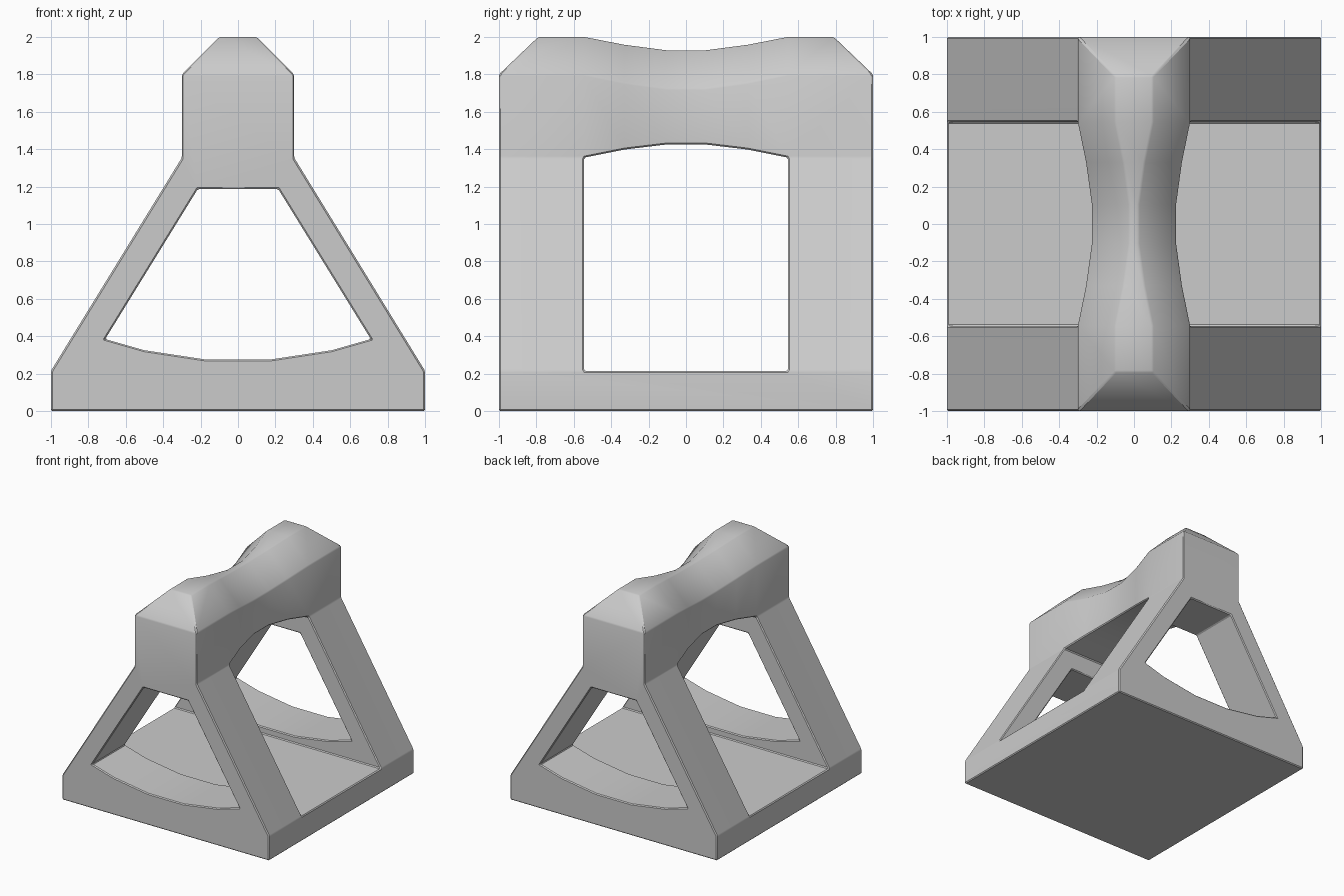
import bpy, bmesh, math

if "Cube" in bpy.data.objects:
    bpy.data.objects.remove(bpy.data.objects["Cube"])


def loft(name, rings):
    """Skin a list of equal-length closed rings and cap both ends."""
    bm = bmesh.new()
    loops = [[bm.verts.new(p) for p in ring] for ring in rings]
    n = len(loops[0])
    for a, b in zip(loops, loops[1:]):
        for i in range(n):
            j = (i + 1) % n
            bm.faces.new((a[i], a[j], b[j], b[i]))
    bm.faces.new(loops[0][::-1])
    bm.faces.new(loops[-1])
    bmesh.ops.remove_doubles(bm, verts=bm.verts, dist=1e-5)
    bmesh.ops.recalc_face_normals(bm, faces=bm.faces)
    mesh = bpy.data.meshes.new(name)
    bm.to_mesh(mesh)
    bm.free()
    obj = bpy.data.objects.new(name, mesh)
    bpy.context.collection.objects.link(obj)
    return obj


def section(y, dip=0.0, end=False):
    """Stand outline at y; dip pinches the top bar inwards and down."""
    top_x, top_z = (0.3, 1.8) if end else (0.1 - dip, 2 - 0.95 * dip)
    right = [(1, 0), (1, 0.215), (0.3 - dip, 1.355),
             (0.3 - dip, 1.8 - dip), (top_x, top_z)]
    pts = right + [(-x, z) for x, z in reversed(right)]
    return [(x, y, z) for x, z in pts]


# Main body, with a waisted top bar and hipped ends
stations = [(-1, 0, True), (-0.79, 0, False), (-0.545, 0, False),
            (-0.33, 0.044, False), (-0.105, 0.075, False)]
stations += [(-y, d, e) for y, d, e in reversed(stations)]
body = loft("a_frame_stand", [section(*s) for s in stations])

# Side opening between the two end frames
side = [(-0.545, 0.215), (0.545, 0.215), (0.545, 1.355), (0.33, 1.398),
        (0.105, 1.425), (-0.105, 1.425), (-0.33, 1.398), (-0.545, 1.355)]
side_cut = loft("side_cutter", [[(x, y, z) for y, z in side] for x in (-1.3, 1.3)])

# Triangular opening with a curved floor through both end frames
front = [(-0.71, 0.385), (-0.5, 0.325), (-0.17, 0.275), (0.17, 0.275),
         (0.5, 0.325), (0.71, 0.385), (0.215, 1.187), (-0.215, 1.187)]
front_cut = loft("front_cutter", [[(x, y, z) for x, z in front] for y in (-1.3, 1.3)])

bpy.context.view_layer.objects.active = body
body.select_set(True)
for cutter in (side_cut, front_cut):
    mod = body.modifiers.new("opening", 'BOOLEAN')
    mod.operation = 'DIFFERENCE'
    mod.solver = 'EXACT'
    mod.object = cutter
    bpy.ops.object.modifier_apply(modifier=mod.name)
    bpy.data.objects.remove(cutter)

# Clean flat faces, then add a fine edge bevel
bm = bmesh.new()
bm.from_mesh(body.data)
bmesh.ops.remove_doubles(bm, verts=bm.verts, dist=1e-4)
bmesh.ops.dissolve_limit(bm, angle_limit=0.01, verts=bm.verts, edges=bm.edges)
bm.to_mesh(body.data)
bm.free()
bevel = body.modifiers.new("edge_bevel", 'BEVEL')
bevel.width = 0.008
bevel.segments = 1
bevel.limit_method = 'ANGLE'
bevel.angle_limit = math.radians(28)
bpy.ops.object.modifier_apply(modifier=bevel.name)
bpy.ops.object.shade_smooth_by_angle(angle=math.radians(28))
